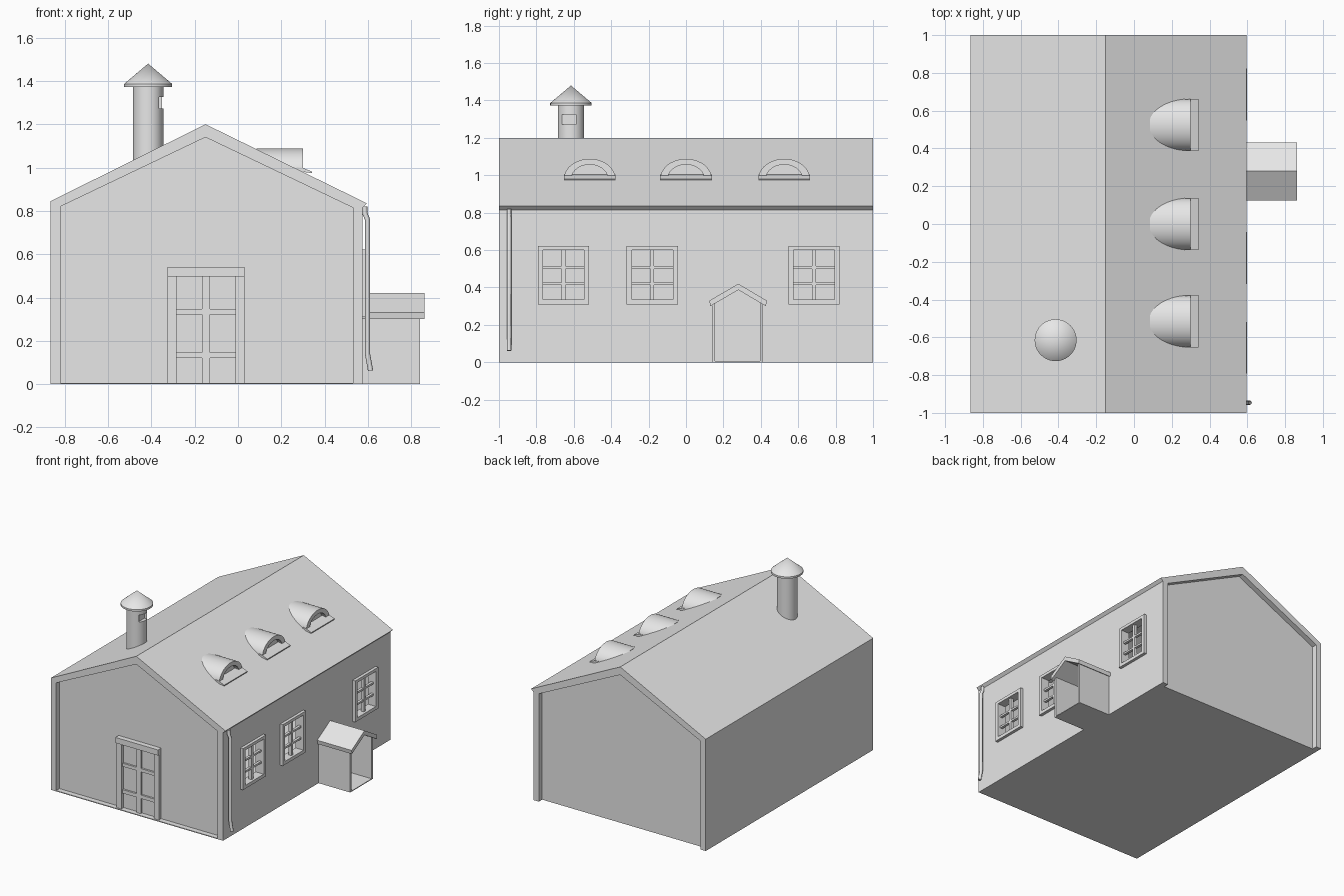
import bpy, bmesh, math
from mathutils import Vector

if "Cube" in bpy.data.objects:
    bpy.data.objects.remove(bpy.data.objects["Cube"])

grey = bpy.data.materials.new("plain grey")
grey.diffuse_color = (0.8, 0.8, 0.8, 1)
grey.use_nodes = True
grey.node_tree.nodes["Principled BSDF"].inputs["Base Color"].default_value = grey.diffuse_color


def finish(name, bm, smooth=False):
    bmesh.ops.recalc_face_normals(bm, faces=bm.faces)
    me = bpy.data.meshes.new(name)
    bm.to_mesh(me)
    bm.free()
    ob = bpy.data.objects.new(name, me)
    bpy.context.collection.objects.link(ob)
    me.materials.append(grey)
    if smooth:
        bpy.ops.object.select_all(action='DESELECT')
        ob.select_set(True)
        bpy.context.view_layer.objects.active = ob
        bpy.ops.object.shade_smooth_by_angle(angle=math.radians(35))
    return ob


def add_prism(bm, pts, axis, lo, hi):
    """Extrude a (horizontal, z) profile along the x or y axis."""
    def co(p, t):
        return (t, p[0], p[1]) if axis == 'x' else (p[0], t, p[1])
    face = bm.faces.new([bm.verts.new(co(p, lo)) for p in pts])
    ext = bmesh.ops.extrude_face_region(bm, geom=[face])["geom"]
    step = Vector((hi - lo, 0, 0)) if axis == 'x' else Vector((0, hi - lo, 0))
    bmesh.ops.translate(bm, vec=step, verts=[g for g in ext if isinstance(g, bmesh.types.BMVert)])


def prism(name, pts, axis, lo, hi, smooth=False):
    bm = bmesh.new()
    add_prism(bm, pts, axis, lo, hi)
    return finish(name, bm, smooth)


def boxes(name, items):
    """One object from several boxes (x0, x1, y0, y1, z0, z1)."""
    bm = bmesh.new()
    for x0, x1, y0, y1, z0, z1 in items:
        add_prism(bm, [(y0, z0), (y1, z0), (y1, z1), (y0, z1)], 'x', x0, x1)
    return finish(name, bm)


def cut(ob, cutter):
    m = ob.modifiers.new("opening", 'BOOLEAN')
    m.operation, m.solver, m.object = 'DIFFERENCE', 'EXACT', cutter
    cutter.hide_render = True
    cutter.display_type = 'WIRE'


# House shell: side walls and roof in one profile, open at both gables
inner = [(-0.82, 0), (-0.82, 0.82), (-0.15, 1.14), (0.53, 0.815), (0.53, 0)]
outer = [(0.575, 0), (0.575, 0.815), (0.595, 0.835), (-0.15, 1.2), (-0.865, 0.845), (-0.865, 0)]
shell = prism("walls_and_roof", inner + outer, 'y', -1, 1)

# Recessed gable walls and floor
prism("front_gable_wall", inner, 'y', -0.96, -0.94)
prism("back_gable_wall", inner, 'y', 0.94, 0.96)
boxes("floor", [(-0.82, 0.53, -1, 0.96, 0, 0.006)])

# Side windows: open holes with frame and glazing bars
windows = [-0.655, -0.18, 0.685]
cut(shell, boxes("window_cutter", [(0.45, 0.7, y - 0.11, y + 0.11, 0.335, 0.6) for y in windows]))
for i, y in enumerate(windows):
    a, b = 0.137, 0.11
    boxes(f"window_frame_{i + 1}", [
        (0.56, 0.597, y - a, y - b, 0.31, 0.622),
        (0.56, 0.597, y + b, y + a, 0.31, 0.622),
        (0.56, 0.597, y - b, y + b, 0.31, 0.335),
        (0.56, 0.597, y - b, y + b, 0.6, 0.622)])
    boxes(f"window_bars_{i + 1}", [
        (0.555, 0.58, y - 0.01, y + 0.01, 0.335, 0.6),
        (0.557, 0.577, y - b, y + b, 0.413, 0.427),
        (0.557, 0.577, y - b, y + b, 0.5, 0.514)])

# Front door: jambs, lintel, panel rails
boxes("door_frame", [
    (-0.325, -0.283, -0.988, -0.955, 0, 0.5),
    (-0.012, 0.03, -0.988, -0.955, 0, 0.5),
    (-0.325, 0.03, -0.999, -0.955, 0.498, 0.54)])
boxes("door_rails", [
    (-0.167, -0.13, -0.975, -0.955, 0, 0.5),
    (-0.283, -0.012, -0.974, -0.955, 0.12, 0.147),
    (-0.283, -0.012, -0.974, -0.955, 0.322, 0.347)])

# Side porch with open front
boxes("porch_walls", [
    (0.57, 0.84, 0.14, 0.156, 0, 0.32),
    (0.57, 0.84, 0.396, 0.412, 0, 0.32),
    (0.57, 0.84, 0.156, 0.396, 0, 0.006)])
prism("porch_roof", [(0.125, 0.33), (0.28, 0.42), (0.432, 0.33), (0.427, 0.3),
                     (0.28, 0.387), (0.13, 0.3)], 'x', 0.57, 0.862)


# Eyebrow dormers running back into the roof
def arch(y, w, h, n=20):
    return [(y + w * math.cos(math.pi * k / n), 0.98 + h * math.sin(math.pi * k / n))
            for k in range(n + 1)]


for i, y in enumerate([-0.515, 0, 0.525]):
    big, small = arch(y, 0.138, 0.108), arch(y, 0.098, 0.077)
    prism(f"dormer_hood_{i + 1}", big + small[::-1], 'x', 0.085, 0.3, True)
    prism(f"dormer_panel_{i + 1}", small, 'x', 0.24, 0.265)
    prism(f"dormer_sill_{i + 1}", [(0.27, 1.003), (0.3, 0.998), (0.342, 0.981),
                                   (0.342, 0.974), (0.3, 0.98), (0.27, 0.985)],
          'y', y - 0.138, y + 0.138)

# Chimney pipe with a vent, rim and cone cap
cx, cy = -0.415, -0.615


def turned(name, r0, r1, z0, z1):
    bm = bmesh.new()
    bmesh.ops.create_cone(bm, cap_ends=True, segments=40, radius1=r0, radius2=r1, depth=z1 - z0)
    bmesh.ops.translate(bm, vec=(cx, cy, (z0 + z1) / 2), verts=bm.verts)
    return finish(name, bm, True)


pipe = turned("chimney_pipe", 0.07, 0.07, 1.0, 1.375)
cut(pipe, boxes("vent_cutter", [(-0.37, -0.3, -0.663, -0.587, 1.272, 1.325)]))
turned("chimney_rim", 0.111, 0.111, 1.372, 1.386)
turned("chimney_cap", 0.111, 0.0, 1.386, 1.48)

# Drainpipe at the front right corner
cu = bpy.data.curves.new("drainpipe", 'CURVE')
cu.dimensions = '3D'
cu.bevel_depth, cu.bevel_resolution, cu.use_fill_caps = 0.012, 2, True
path = [(0.585, 0.82), (0.585, 0.79), (0.598, 0.76), (0.598, 0.14), (0.612, 0.062)]
sp = cu.splines.new('POLY')
sp.points.add(len(path) - 1)
for p, (x, z) in zip(sp.points, path):
    p.co = (x, -0.946, z, 1)
cu.materials.append(grey)
bpy.context.collection.objects.link(bpy.data.objects.new("drainpipe", cu))
